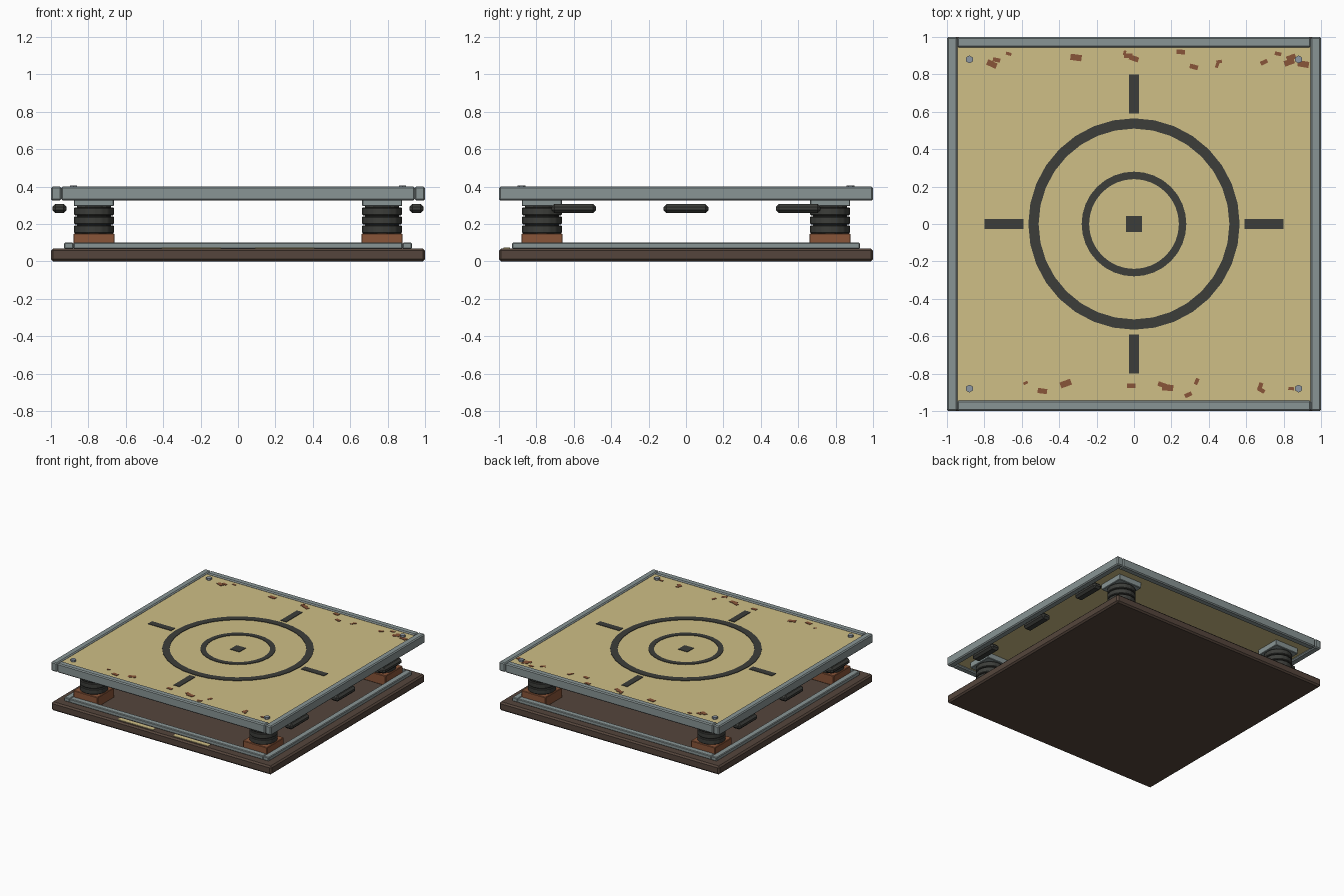
import bpy, bmesh, math
from mathutils import Matrix, Vector

if "Cube" in bpy.data.objects:
    bpy.data.objects.remove(bpy.data.objects["Cube"])


def material(name, rgb):
    m = bpy.data.materials.new(name)
    m.diffuse_color = (*rgb, 1)
    m.use_nodes = True
    m.node_tree.nodes["Principled BSDF"].inputs["Base Color"].default_value = m.diffuse_color
    return m


STEEL = material("steel", (0.25, 0.30, 0.30))
SAND = material("sand_panel", (0.62, 0.52, 0.24))
DARK = material("dark_rubber", (0.045, 0.047, 0.042))
BROWN = material("brown_base", (0.09, 0.06, 0.045))
RUST = material("rust", (0.25, 0.09, 0.04))
BOLT = material("bolt", (0.27, 0.31, 0.36))


def finish(name, bm, mat, bevel=0.0):
    if bevel:
        bmesh.ops.bevel(bm, geom=bm.edges[:], offset=bevel, segments=1, affect='EDGES')
    bmesh.ops.recalc_face_normals(bm, faces=bm.faces[:])
    me = bpy.data.meshes.new(name)
    bm.to_mesh(me)
    bm.free()
    me.materials.append(mat)
    ob = bpy.data.objects.new(name, me)
    bpy.context.collection.objects.link(ob)
    return ob


def box(name, lo, hi, mat, bevel=0.0, angle=0.0):
    lo, hi = Vector(lo), Vector(hi)
    bm = bmesh.new()
    bmesh.ops.create_cube(bm, size=1, matrix=Matrix.Translation((lo + hi) / 2)
                          @ Matrix.Rotation(angle, 4, 'Z') @ Matrix.Diagonal((*(hi - lo), 1)))
    return finish(name, bm, mat, bevel)


def disc(name, x, y, z0, z1, r, mat, sides=16, bevel=0.0):
    bm = bmesh.new()
    bmesh.ops.create_cone(bm, cap_ends=True, segments=sides, radius1=r, radius2=r, depth=z1 - z0,
                          matrix=Matrix.Translation((x, y, (z0 + z1) / 2)))
    return finish(name, bm, mat, bevel)


def ring(name, r0, r1, z0, z1, mat, sides=32):
    bm = bmesh.new()
    loops = []
    for i in range(sides):
        a = 2 * math.pi * i / sides
        loops.append([bm.verts.new((r * math.cos(a), r * math.sin(a), z))
                      for r, z in ((r0, z0), (r1, z0), (r1, z1), (r0, z1))])
    for i in range(sides):
        p, q = loops[i], loops[(i + 1) % sides]
        for k in range(4):
            bm.faces.new((p[k], q[k], q[(k + 1) % 4], p[(k + 1) % 4]))
    return finish(name, bm, mat)


def frame(name, half, width, z0, z1, bevel):
    # two full-length side rails with shorter front and back rails between
    inner = half - width
    for s in (-1, 1):
        c = s * (half - width / 2)
        w = width / 2
        box(name + "_side_rail", (c - w, -half, z0), (c + w, half, z1), STEEL, bevel)
        box(name + "_cross_rail", (-inner, c - w, z0), (inner, c + w, z1), STEEL, bevel)


# Base slab, its rail frame and front stripes
box("base_slab", (-1, -1, 0), (1, 1, 0.07), BROWN, 0.012)
frame("base_frame", 0.93, 0.05, 0.068, 0.10, 0.005)
for s in (-1, 1):
    box("front_stripe", (s * 0.25 - 0.16, -0.975, 0.065), (s * 0.25 + 0.16, -0.94, 0.074), SAND)

# Corner spring mounts
for x in (-0.77, 0.77):
    for y in (-0.77, 0.77):
        box("mount_block", (x - 0.11, y - 0.11, 0.068), (x + 0.11, y + 0.11, 0.15), RUST, 0.004)
        disc("mount_core", x, y, 0.148, 0.30, 0.09, DARK)
        for i in range(3):
            z = 0.15 + i * 0.048
            disc("mount_spring_ring", x, y, z, z + 0.043, 0.107, DARK, 16, 0.005)
        box("mount_top_plate", (x - 0.107, y - 0.107, 0.295), (x + 0.107, y + 0.107, 0.345), STEEL, 0.004)

# Deck panel and surrounding frame
box("deck_panel", (-0.95, -0.95, 0.34), (0.95, 0.95, 0.39), SAND)
frame("deck_frame", 1.0, 0.055, 0.325, 0.40, 0.008)

# Side bumpers below the deck
for s in (-1, 1):
    for y in (-0.6, 0, 0.6):
        box("side_bumper", (s * 0.955 - 0.038, y - 0.12, 0.258), (s * 0.955 + 0.038, y + 0.12, 0.307), DARK, 0.016)

# Painted target
ring("outer_ring", 0.51, 0.565, 0.385, 0.394, DARK)
ring("inner_ring", 0.24, 0.28, 0.385, 0.394, DARK)
box("centre_mark", (-0.042, -0.042, 0.385), (0.042, 0.042, 0.394), DARK)
for s in (-1, 1):
    box("cross_tick", (s * 0.695 - 0.105, -0.026, 0.385), (s * 0.695 + 0.105, 0.026, 0.394), DARK)
    box("cross_tick", (-0.026, s * 0.695 - 0.105, 0.385), (0.026, s * 0.695 + 0.105, 0.394), DARK)

# Corner bolts
for x in (-0.88, 0.88):
    for y in (-0.88, 0.88):
        disc("deck_bolt", x, y, 0.385, 0.406, 0.021, BOLT, 6)

# Rust flakes along the back and front edges: x, y, length, angle in degrees
BACK = [(-.76, .855, .055, -25), (-.735, .877, .04, -10), (-.67, .91, .03, -15), (-.31, .89, .06, -8),
        (-.05, .915, .025, 75), (-.03, .90, .045, 0), (.0, .885, .05, -20), (.25, .92, .045, -5),
        (.32, .84, .045, -15), (.445, .85, .03, 70), (.455, .868, .03, 10), (.695, .865, .04, 25),
        (.77, .91, .035, -10), (.83, .865, .055, 20), (.84, .89, .05, 20), (.905, .855, .06, -10)]
FRONT = [(-.58, -.85, .025, 25), (-.49, -.893, .05, -8), (-.365, -.853, .06, 20), (-.015, -.865, .045, 0),
         (.15, -.86, .045, -20), (.18, -.875, .06, -5), (.29, -.913, .04, 25), (.335, -.842, .035, 65),
         (.675, -.868, .04, 70), (.68, -.888, .04, -30), (.84, -.88, .03, -5)]
for x, y, l, a in BACK + FRONT:
    h = l / 2
    box("rust_flake", (x - h, y - h * 0.55, 0.385), (x + h, y + h * 0.55, 0.393), RUST, 0, math.radians(a))
